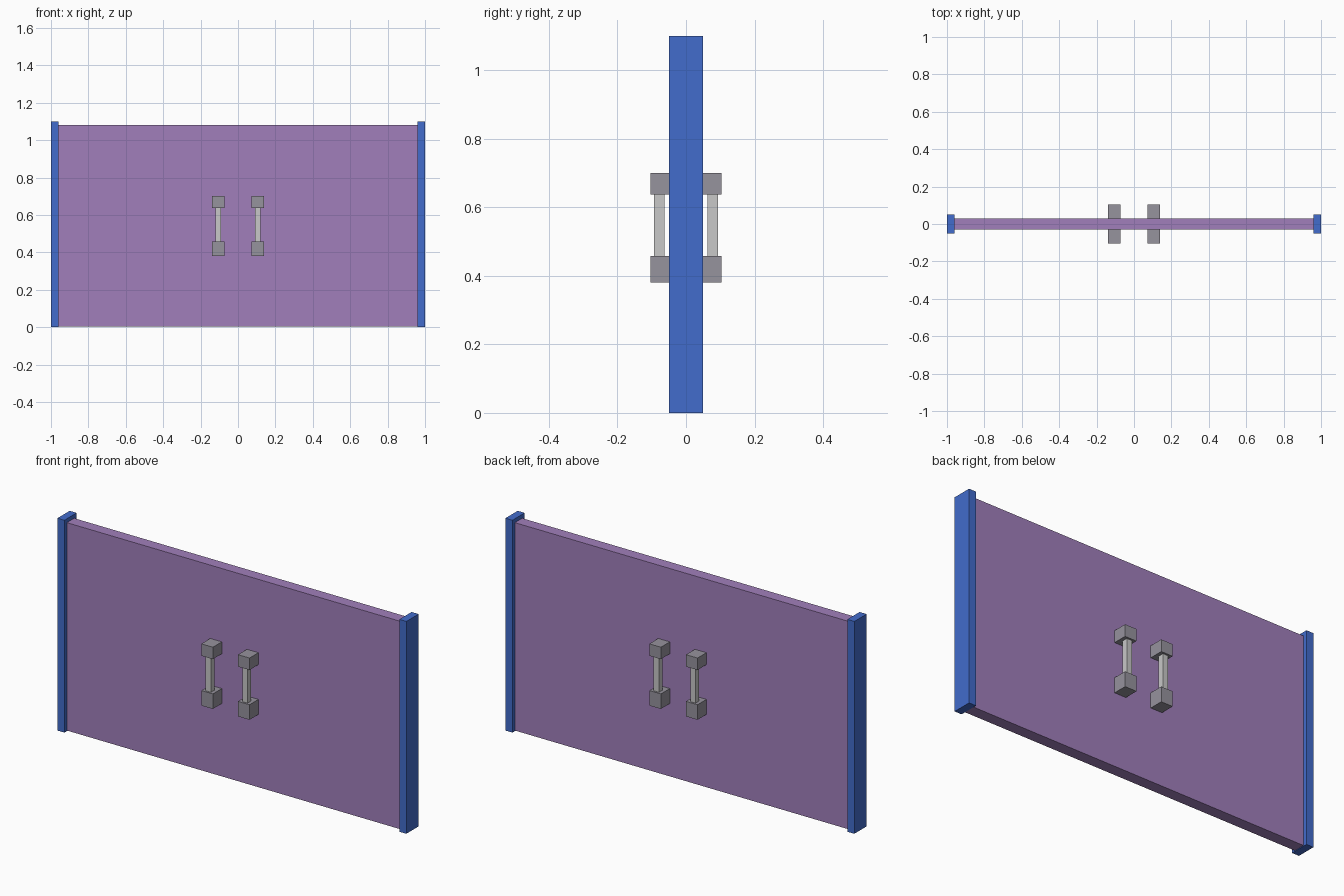
import bpy

if "Cube" in bpy.data.objects:
    bpy.data.objects.remove(bpy.data.objects["Cube"])


def srgb(r, g, b):
    lin = [(c / 255 / 12.92) if c < 11 else ((c / 255 + 0.055) / 1.055) ** 2.4 for c in (r, g, b)]
    return (*lin, 1.0)


def material(name, rgb):
    m = bpy.data.materials.new(name)
    m.diffuse_color = srgb(*rgb)
    m.use_nodes = True
    m.node_tree.nodes["Principled BSDF"].inputs["Base Color"].default_value = m.diffuse_color
    return m


BLUE = material("blue_frame", (66, 108, 204))
PURPLE = material("purple_panel", (161, 127, 187))
GREY = material("dark_grey_mount", (150, 147, 157))
LIGHT = material("light_grey_bar", (200, 200, 200))


def box(name, x, y, z, mat):
    """Axis-aligned box from (min, max) ranges."""
    bpy.ops.mesh.primitive_cube_add(size=1, location=[sum(r) / 2 for r in (x, y, z)])
    ob = bpy.context.object
    ob.name = name
    ob.scale = [abs(r[1] - r[0]) for r in (x, y, z)]
    bpy.ops.object.transform_apply(location=False, rotation=False, scale=True)
    ob.data.materials.append(mat)


def span(sign, a, b):
    return (sign * a, sign * b)


for sx, side in ((-1, "left"), (1, "right")):
    # Side post and door leaf
    box(f"{side}_post", span(sx, 0.96, 1.0), (-0.05, 0.05), (0, 1.10), BLUE)
    box(f"{side}_door_leaf", span(sx, 0, 0.96), (-0.03, 0.03), (0.003, 1.08), PURPLE)
    # Pull handles on both faces of the leaf
    for sy, face in ((-1, "front"), (1, "back")):
        n = f"{side}_{face}_handle"
        mount_x, mount_y = span(sx, 0.072, 0.138), span(sy, 0.03, 0.103)
        box(n + "_lower_mount", mount_x, mount_y, (0.38, 0.458), GREY)
        box(n + "_upper_mount", mount_x, mount_y, (0.638, 0.70), GREY)
        box(n + "_bar", span(sx, 0.09, 0.12), span(sy, 0.063, 0.093), (0.458, 0.638), LIGHT)
